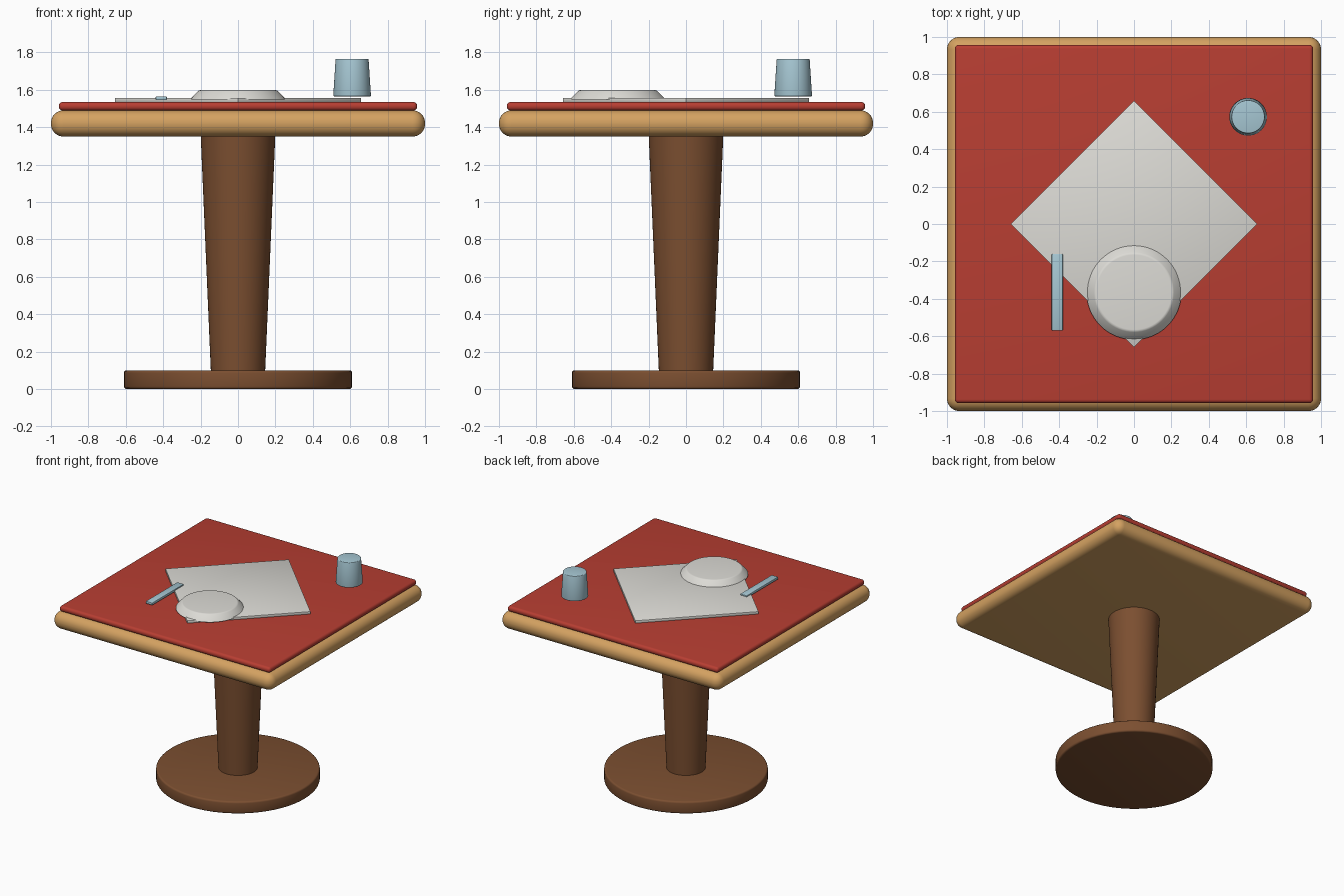
import bpy
import math

default = bpy.data.objects.get("Cube")
if default:
    bpy.data.objects.remove(default, do_unlink=True)


def material(name, rgb):
    mat = bpy.data.materials.new(name)
    mat.use_nodes = True
    color = (*rgb, 1.0)
    mat.diffuse_color = color
    bsdf = mat.node_tree.nodes["Principled BSDF"]
    bsdf.inputs["Base Color"].default_value = color
    bsdf.inputs["Roughness"].default_value = 0.7
    return mat


red = material("red_cloth", (0.48, 0.048, 0.032))
cream = material("off_white", (0.72, 0.71, 0.67))
light_wood = material("light_wood", (0.66, 0.36, 0.12))
dark_wood = material("dark_wood", (0.20, 0.078, 0.030))
pale_blue = material("pale_blue", (0.38, 0.57, 0.65))


def finish(obj, name, mat, bevel, segments):
    obj.name = name
    obj.data.name = name
    obj.data.materials.append(mat)
    if bevel:
        mod = obj.modifiers.new("rounded_edges", "BEVEL")
        mod.width = bevel
        mod.segments = segments
        mod.limit_method = "ANGLE"
        mod.angle_limit = math.radians(40)
        bpy.context.view_layer.objects.active = obj
        bpy.ops.object.modifier_apply(modifier=mod.name)
    bpy.ops.object.shade_smooth_by_angle(angle=math.radians(35))
    return obj


def box(name, mat, center, size, bevel=0, segments=3, turn=0):
    bpy.ops.mesh.primitive_cube_add(size=1, location=center)
    obj = bpy.context.object
    obj.scale = size
    bpy.ops.object.transform_apply(location=False, rotation=False, scale=True)
    obj.rotation_euler.z = turn
    return finish(obj, name, mat, bevel, segments)


def round_part(name, mat, x, y, z0, z1, r0, r1, bevel=0, segments=3):
    bpy.ops.mesh.primitive_cone_add(
        vertices=64, radius1=r0, radius2=r1, depth=z1 - z0,
        location=(x, y, (z0 + z1) / 2))
    return finish(bpy.context.object, name, mat, bevel, segments)


# Pedestal
round_part("round_base", dark_wood, 0, 0, 0, 0.10, 0.61, 0.61, 0.014)
round_part("tapered_column", dark_wood, 0, 0, 0.09, 1.37, 0.145, 0.20)

# Table top and cloth, both with fully rounded rims
box("table_top", light_wood, (0, 0, 1.42), (2, 2, 0.14), 0.067, 8)
box("table_cloth", red, (0, 0, 1.512), (1.916, 1.916, 0.046), 0.021, 5)

# Napkin turned like a diamond
napkin_side = 0.66 * math.sqrt(2)
box("napkin", cream, (0, 0, 1.545), (napkin_side, napkin_side, 0.022),
    0.003, 2, math.pi / 4)

# Upturned plate with a sloping rim
round_part("plate", cream, 0, -0.365, 1.547, 1.598, 0.258, 0.208, 0.008, 4)

# Knife and cup
box("knife", pale_blue, (-0.41, -0.365, 1.555), (0.06, 0.41, 0.021), 0.005, 2)
round_part("cup", pale_blue, 0.61, 0.573, 1.565, 1.766, 0.101, 0.088, 0.005)
